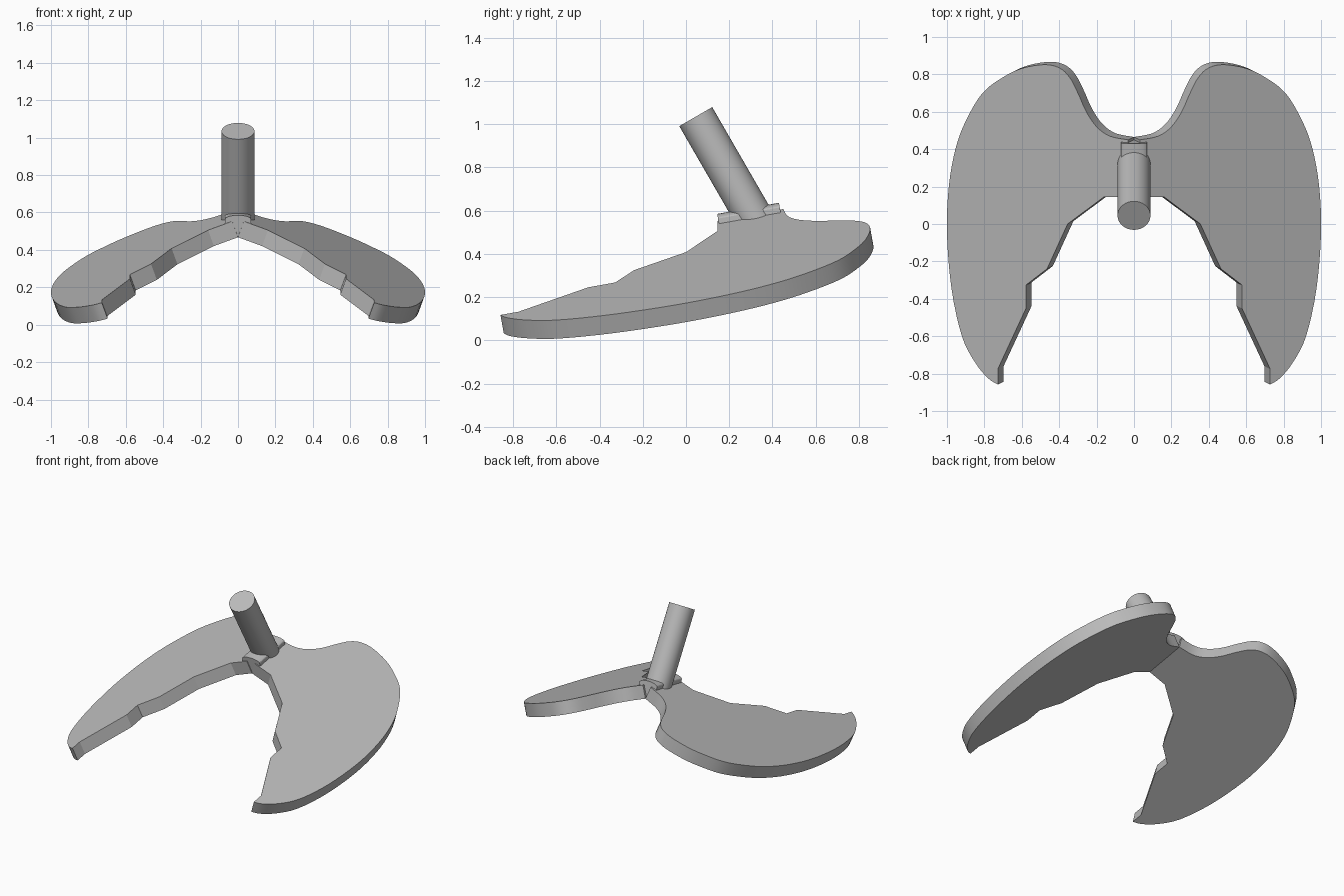
import bpy, bmesh, math
from mathutils import Vector

cube = bpy.data.objects.get("Cube")
if cube:
    bpy.data.objects.remove(cube)

grey = bpy.data.materials.new("plain grey")
grey.use_nodes = True
grey.diffuse_color = (0.5, 0.5, 0.5, 1)
grey.node_tree.nodes["Principled BSDF"].inputs["Base Color"].default_value = (0.5, 0.5, 0.5, 1)

SLOPE_X, SLOPE_Y, RIDGE = -0.365, 0.18, 0.538   # plane of the wing's top face
THICK = 0.092
NORMAL = Vector((-SLOPE_X, -SLOPE_Y, 1)).normalized()


def prism(name, points, offset):
    """Extrude a closed 3D outline along an offset."""
    bm = bmesh.new()
    base = bm.faces.new([bm.verts.new(p) for p in points])
    new = bmesh.ops.extrude_face_region(bm, geom=[base], use_keep_orig=True)
    bmesh.ops.translate(bm, vec=offset, verts=[v for v in new["geom"] if isinstance(v, bmesh.types.BMVert)])
    bmesh.ops.recalc_face_normals(bm, faces=bm.faces)
    mesh = bpy.data.meshes.new(name)
    bm.to_mesh(mesh)
    bm.free()
    obj = bpy.data.objects.new(name, mesh)
    bpy.context.collection.objects.link(obj)
    return finish(obj)


def finish(obj):
    obj.data.materials.append(grey)
    bpy.ops.object.select_all(action="DESELECT")
    obj.select_set(True)
    bpy.context.view_layer.objects.active = obj
    bpy.ops.object.shade_smooth_by_angle(angle=math.radians(20))
    return obj


def smooth_path(pts, steps=4):
    """Catmull-Rom curve through the points."""
    p = [Vector(q) for q in pts]
    p = [p[0]] + p + [p[-1]]
    out = []
    for a, b, c, d in zip(p, p[1:], p[2:], p[3:]):
        for i in range(steps):
            t = i / steps
            out.append(b + (c - a) * t / 2 + (2 * a - 5 * b + 4 * c - d) * t * t / 2
                       + (3 * b - a - 3 * c + d) * t ** 3 / 2)
    return out + [p[-1]]


# Wings: stepped inner edge, curved outer edge, tilted flat plates
inner = [(0.031, 0.145), (0.16, 0.145), (0.355, 0), (0.465, -0.24),
         (0.578, -0.327), (0.578, -0.452), (0.728, -0.775)]
outer = [(0.728, -0.858), (0.78, -0.825), (0.85, -0.74), (0.92, -0.6), (0.975, -0.35),
         (1, -0.05), (0.99, 0.2), (0.955, 0.4), (0.9, 0.55), (0.81, 0.7), (0.7, 0.785),
         (0.6, 0.832), (0.48, 0.852), (0.4, 0.835), (0.345, 0.785), (0.3, 0.7),
         (0.255, 0.6), (0.2, 0.52), (0.13, 0.47), (0.031, 0.45)]
outline = [Vector(q) for q in inner] + smooth_path(outer)
for name, side in (("left_wing", 1), ("right_wing", -1)):
    top = [Vector((side * q.x, q.y, RIDGE + SLOPE_X * q.x + SLOPE_Y * q.y)) for q in outline]
    prism(name, top, Vector((-side * NORMAL.x, -NORMAL.y, -NORMAL.z)) * THICK)

# Hinge: rounded cap with a wedge filling the gap between the wings
along = Vector((0, 1, SLOPE_Y)).normalized()
up = Vector((0, -SLOPE_Y, 1)).normalized()
start = Vector((0, 0.165, 0.47))
half = [(0.07, 0.07), (0.07, 0.095)]
arc = [(0.07 * math.cos(a), 0.095 + 0.022 * math.sin(a))
       for a in (math.pi * i / 12 for i in range(13))]
profile = [(0, 0), (0.03, 0.08), (0.07, 0.07)] + arc + [(-0.07, 0.07), (-0.03, 0.08)]
prism("hinge_cap", [start + Vector((x, 0, 0)) + up * h for x, h in profile], along * 0.29)

# Post: leaning cylinder set into the hinge
bottom, tip = Vector((0, 0.328, 0.545)), Vector((0, 0.045, 1.035))
bpy.ops.mesh.primitive_cylinder_add(vertices=48, radius=0.088, depth=(tip - bottom).length,
                                    location=(bottom + tip) / 2,
                                    rotation=(math.radians(30), 0, 0))
post = bpy.context.object
post.name = "post"
finish(post)
